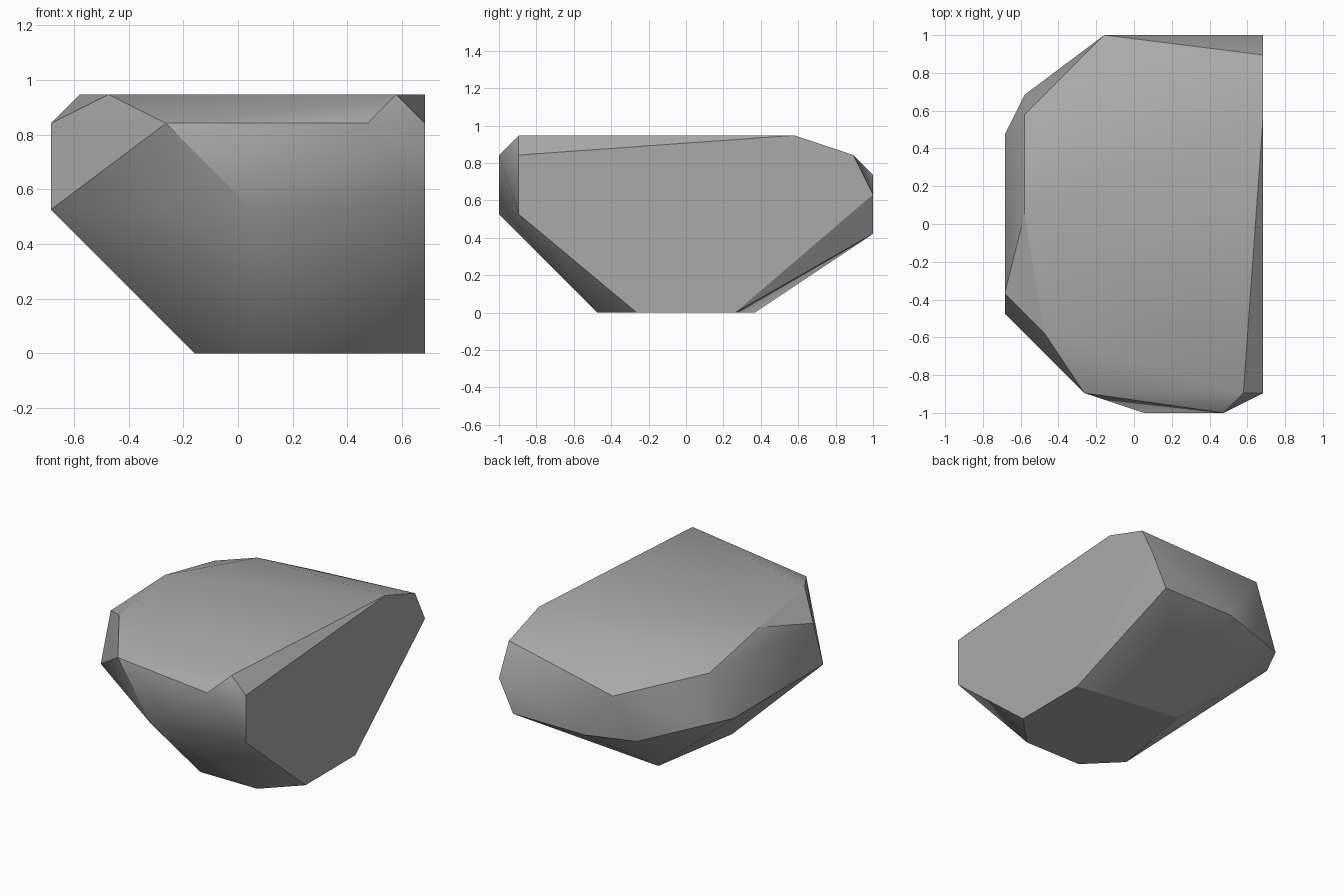
import bpy
import bmesh
import math
from mathutils import Vector

default_cube = bpy.data.objects.get("Cube")
if default_cube:
    bpy.data.objects.remove(default_cube, do_unlink=True)

# Grid cell size: the boulder is nineteen cells long
CELL = 2 / 19
CENTRE = Vector((6.5, 9.5, 0))

# Corner points of the boulder in grid cells, grouped by region
CORNERS = {
    "crown": [(12, 1, 9), (2, 4, 9), (1, 10, 9), (4, 15, 9), (13, 15, 9)],
    "shoulder": [(13, 1, 8), (11, 0, 8), (4, 1, 8), (0, 6, 8),
                 (1, 15, 8), (5, 19, 7), (13, 18, 8), (13, 19, 6)],
    "belly": [(13, 1, 5), (7, 0, 5), (0, 5, 5), (0, 14, 5), (1, 16, 5),
              (4, 18, 4), (7, 19, 4), (12, 19, 4)],
    "base": [(13, 7, 0), (11, 5, 0), (7, 5, 0), (5, 7, 0),
             (6, 13, 0), (13, 12, 0)],
}


def make_material(name, colour):
    material = bpy.data.materials.new(name)
    material.use_nodes = True
    material.diffuse_color = colour
    shader = material.node_tree.nodes["Principled BSDF"]
    shader.inputs["Base Color"].default_value = colour
    shader.inputs["Roughness"].default_value = 0.9
    return material


def make_boulder(name, material):
    # Wrap the corner points in a convex skin
    bm = bmesh.new()
    for region in CORNERS.values():
        for corner in region:
            bm.verts.new((Vector(corner) - CENTRE) * CELL)
    bmesh.ops.convex_hull(bm, input=bm.verts[:])

    # Merge coplanar triangles into clean facets
    bmesh.ops.dissolve_limit(bm, angle_limit=math.radians(0.5),
                             verts=bm.verts[:], edges=bm.edges[:])
    bmesh.ops.recalc_face_normals(bm, faces=bm.faces[:])

    mesh = bpy.data.meshes.new(name)
    bm.to_mesh(mesh)
    bm.free()
    mesh.materials.append(material)
    boulder = bpy.data.objects.new(name, mesh)
    bpy.context.collection.objects.link(boulder)
    return boulder


stone_grey = make_material("stone grey", (0.4, 0.4, 0.4, 1))
boulder = make_boulder("boulder", stone_grey)

# Soft shading across shallow facets, crisp edges elsewhere
bpy.ops.object.select_all(action="DESELECT")
boulder.select_set(True)
bpy.context.view_layer.objects.active = boulder
bpy.ops.object.shade_smooth_by_angle(angle=math.radians(30))
